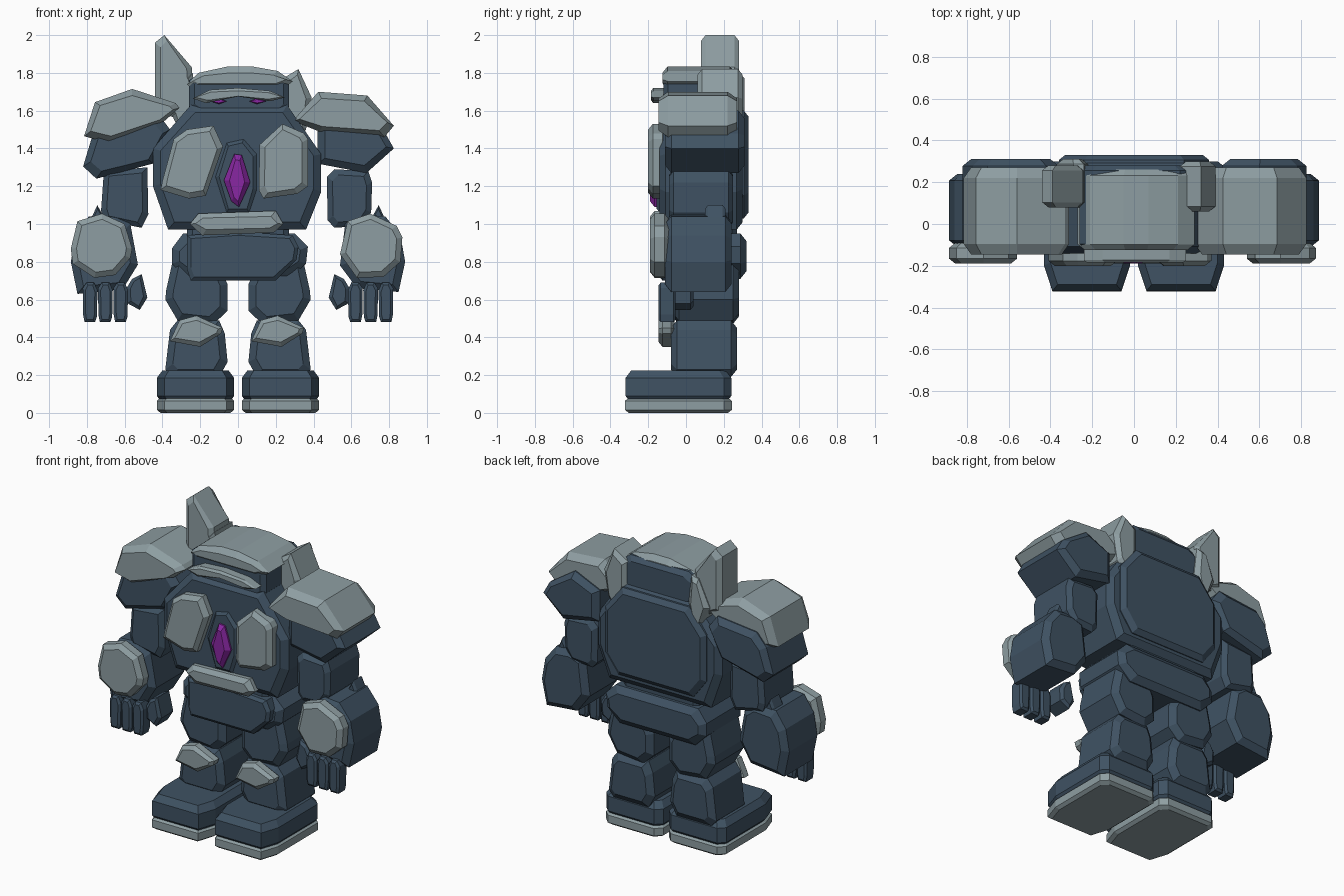
import bpy, bmesh


def material(name, rgb):
    m = bpy.data.materials.new(name)
    m.diffuse_color = (*rgb, 1)
    return m


STONE = material("dark_stone", (0.05, 0.085, 0.125))
PLATE = material("pale_plate", (0.27, 0.34, 0.36))
GLOW = material("purple_crystal", (0.25, 0.02, 0.36))


def slab(name, pts, lo, hi, inset, mat, axis="y", depth=None):
    """Chamfered prism: outline in XZ (axis y) or XY (axis z), both ends inset."""
    depth = inset * 0.8 if depth is None else depth
    us, vs = [p[0] for p in pts], [p[1] for p in pts]
    cu, cv = (min(us) + max(us)) / 2, (min(vs) + max(vs)) / 2
    su = 1 - 2 * inset / (max(us) - min(us))
    sv = 1 - 2 * inset / (max(vs) - min(vs))
    bm = bmesh.new()
    rings = []
    for d, small in ((lo, 1), (lo + depth, 0), (hi - depth, 0), (hi, 1)):
        ring = []
        for u, v in pts:
            if small:
                u, v = cu + (u - cu) * su, cv + (v - cv) * sv
            ring.append(bm.verts.new((u, d, v) if axis == "y" else (u, v, d)))
        rings.append(ring)
    n = len(pts)
    for a, b in zip(rings, rings[1:]):
        for i in range(n):
            bm.faces.new((a[i], a[(i + 1) % n], b[(i + 1) % n], b[i]))
    bm.faces.new(rings[0])
    bm.faces.new(rings[-1])
    bmesh.ops.recalc_face_normals(bm, faces=bm.faces)
    me = bpy.data.meshes.new(name)
    bm.to_mesh(me)
    bm.free()
    me.materials.append(mat)
    ob = bpy.data.objects.new(name, me)
    bpy.context.collection.objects.link(ob)
    return ob


def pair(name, pts, *args, **kw):
    """Same slab on the left (as given) and mirrored on the right."""
    slab(name + "_left", pts, *args, **kw)
    slab(name + "_right", [(-u, v) for u, v in pts], *args, **kw)


# Legs
foot = [(-.39, -.32), (-.06, -.32), (-.02, -.2), (-.02, .2), (-.06, .24),
        (-.39, .24), (-.43, .2), (-.43, -.2)]
pair("sole", [(x, y * 1.01) for x, y in foot], 0, .08, .02, PLATE, axis="z")
pair("foot", foot, .05, .225, .03, STONE, axis="z", depth=.04)
pair("shin", [(-.36, .44), (-.32, .49), (-.1, .49), (-.07, .42), (-.055, .27),
              (-.1, .19), (-.35, .19), (-.385, .23)], -.08, .27, .04, STONE)
pair("thigh", [(-.34, .83), (-.38, .65), (-.385, .6), (-.32, .49), (-.13, .47),
               (-.055, .54), (-.055, .68), (-.11, .8)], -.07, .28, .04, STONE)
knee = [(-.36, .38), (-.31, .49), (-.22, .515), (-.08, .45), (-.09, .42), (-.2, .35)]
slab("knee_plate_left", knee, -.145, -.06, .025, PLATE)
slab("knee_plate_right", [(x + .43, z) for x, z in knee], -.145, -.06, .025, PLATE)

# Hips and torso
slab("pelvis", [(-.35, .87), (-.29, .95), (.3, .95), (.37, .88), (.36, .79),
                (.27, .71), (-.27, .71), (-.35, .79)], -.09, .32, .04, STONE)
slab("belly", [(-.27, .94), (0, .96), (.29, .94), (.32, .88), (.31, .81),
               (.2, .7), (-.25, .7), (-.27, .76)], -.14, .1, .02, STONE)
slab("waist", [(-.27, 1.02), (.27, 1.02), (.27, .9), (-.27, .9)], -.1, .27, .03, STONE)
slab("torso", [(-.45, 1.2), (-.45, 1.4), (-.25, 1.63), (.26, 1.63), (.44, 1.37),
               (.44, 1.17), (.36, .97), (-.37, .97)], -.14, .3, .04, STONE)
slab("back_panel", [(-.36, 1.15), (-.36, 1.45), (-.24, 1.6), (.24, 1.6), (.36, 1.45),
                    (.36, 1.15), (.27, 1.03), (-.27, 1.03)], .25, .33, .03, STONE)
slab("belt_plate", [(-.255, 1.0), (-.21, 1.055), (.2, 1.07), (.24, 1.0),
                    (.19, .955), (-.19, .94)], -.19, -.1, .03, PLATE)
slab("chest_plate_left", [(-.34, 1.45), (-.27, 1.5), (-.13, 1.52), (-.08, 1.41),
                          (-.17, 1.15), (-.26, 1.135), (-.41, 1.18), (-.4, 1.23)],
     -.2, -.1, .03, PLATE)
slab("chest_plate_right", [(.115, 1.42), (.235, 1.53), (.35, 1.48), (.37, 1.45), (.37, 1.2),
                           (.315, 1.16), (.135, 1.135), (.11, 1.18)], -.2, -.1, .03, PLATE)
slab("core_socket", [(-.12, 1.25), (-.06, 1.43), (.03, 1.45), (.1, 1.37), (.1, 1.18),
                     (.06, 1.06), (-.06, 1.06)], -.155, -.08, .02, STONE)
slab("core_crystal", [(-.075, 1.23), (-.02, 1.37), (.02, 1.365), (.065, 1.22),
                      (.005, 1.09), (-.035, 1.12)], -.19, -.1, .03, GLOW)

# Head
slab("head", [(-.26, 1.62), (-.26, 1.76), (-.2, 1.8), (.22, 1.8), (.27, 1.76),
              (.27, 1.62), (.23, 1.57), (-.2, 1.57)], -.12, .28, .03, STONE)
slab("helmet", [(-.27, 1.74), (-.21, 1.8), (-.05, 1.835), (.07, 1.835), (.21, 1.81),
                (.29, 1.755), (.23, 1.71), (-.24, 1.71)], -.125, .26, .035, PLATE)
slab("brow", [(-.24, 1.665), (-.15, 1.71), (0, 1.72), (.17, 1.705), (.25, 1.67),
              (.17, 1.65), (0, 1.675), (-.17, 1.64)], -.185, -.1, .015, PLATE)
pair("eye", [(-.15, 1.65), (-.1, 1.665), (-.06, 1.65), (-.1, 1.635)],
     -.14, -.1, .006, GLOW)

# Back spikes
slab("tall_spike", [(-.44, 1.6), (-.44, 1.96), (-.39, 2.0), (-.245, 1.83), (-.235, 1.72),
                    (-.3, 1.55)], .08, .28, .03, PLATE)
slab("short_spike_left", [(-.37, 1.62), (-.29, 1.79), (-.24, 1.8), (-.22, 1.62),
                          (-.28, 1.43)], .08, .31, .03, PLATE)
slab("short_spike_right", [(.22, 1.76), (.32, 1.82), (.39, 1.67), (.36, 1.5), (.29, 1.43),
                           (.22, 1.6)], .06, .3, .03, PLATE)

# Shoulders
slab("shoulder_left", [(-.77, 1.47), (-.82, 1.305), (-.75, 1.24), (-.45, 1.32), (-.36, 1.5),
                       (-.42, 1.58), (-.7, 1.55)], -.11, .31, .04, STONE)
slab("shoulder_right", [(.42, 1.52), (.42, 1.32), (.68, 1.27), (.825, 1.4), (.78, 1.48),
                        (.6, 1.6)], -.11, .31, .04, STONE)
slab("shoulder_plate_left", [(-.757, 1.645), (-.56, 1.715), (-.33, 1.64), (-.31, 1.615),
                             (-.39, 1.545), (-.69, 1.43), (-.815, 1.465)],
     -.145, .27, .035, PLATE, depth=.05)
slab("shoulder_plate_right", [(.29, 1.545), (.425, 1.7), (.685, 1.68), (.825, 1.52),
                              (.775, 1.46), (.43, 1.49)], -.145, .27, .035, PLATE, depth=.05)

# Arms
slab("upper_arm_left", [(-.71, 1.28), (-.48, 1.3), (-.475, 1.05), (-.51, .98), (-.71, 1.02),
                        (-.725, 1.07)], -.09, .25, .03, STONE)
slab("upper_arm_right", [(.47, 1.25), (.51, 1.29), (.69, 1.28), (.71, 1.22), (.705, 1.06),
                         (.655, .99), (.51, .98), (.475, 1.02)], -.09, .25, .03, STONE)
slab("forearm_left", [(-.79, 1.04), (-.86, .94), (-.885, .8), (-.85, .63), (-.61, .655),
                      (-.53, .785), (-.57, 1.0), (-.64, 1.05)], -.11, .24, .04, STONE)
slab("forearm_right", [(.57, 1.02), (.66, 1.05), (.78, 1.04), (.86, .94), (.885, .8),
                       (.85, .64), (.63, .66), (.54, .78)], -.11, .24, .04, STONE)
pair("elbow_spike", [(-.79, 1.0), (-.745, 1.1), (-.69, 1.0)], .1, .21, .02, STONE)
slab("arm_plate_left", [(-.885, .87), (-.85, 1.015), (-.72, 1.055), (-.6, 1.0), (-.56, .87),
                        (-.57, .82), (-.65, .73), (-.76, .715), (-.875, .79)],
     -.19, -.09, .03, PLATE)
slab("arm_plate_right", [(.54, .84), (.58, 1.015), (.7, 1.055), (.84, .99), (.87, .93),
                         (.86, .8), (.77, .72), (.63, .715)], -.19, -.09, .03, PLATE)

# Hands
for i in range(3):
    x = -.782 + i * .081
    pair(f"finger_{i + 1}", [(x - .04, .66), (x - .02, .69), (x + .02, .69), (x + .038, .65),
                             (x + .035, .51), (x + .025, .48), (x - .03, .48), (x - .038, .52)],
         -.145, -.055, .014, STONE)
pair("thumb", [(-.56, .71), (-.51, .735), (-.48, .61), (-.52, .545), (-.585, .58),
               (-.59, .66)], -.11, .04, .02, STONE)
